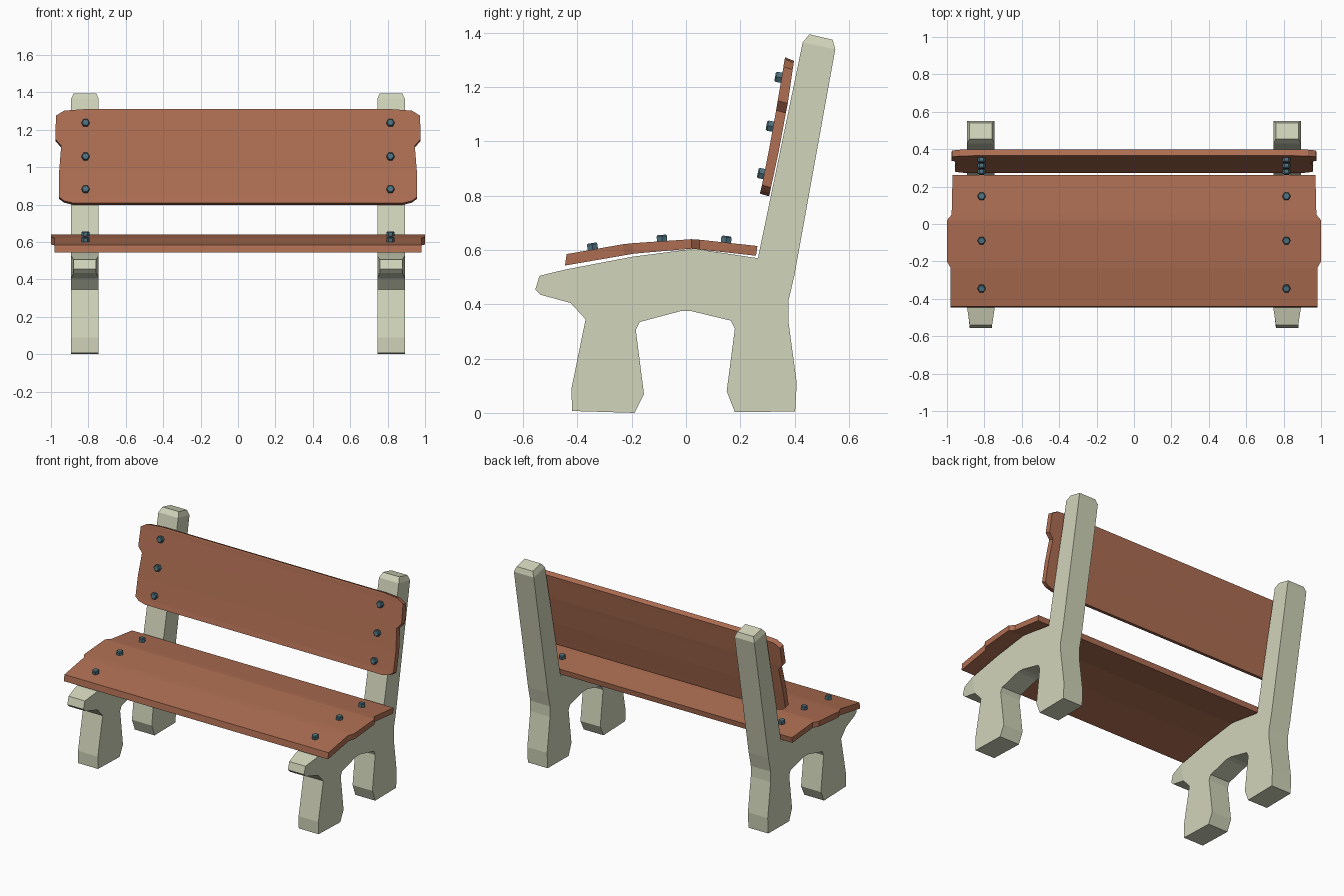
import bpy, bmesh, math
from mathutils import Vector, Matrix

if "Cube" in bpy.data.objects:
    bpy.data.objects.remove(bpy.data.objects["Cube"])


def material(name, rgb):
    m = bpy.data.materials.new(name)
    m.diffuse_color = (*rgb, 1)
    m.use_nodes = True
    m.node_tree.nodes["Principled BSDF"].inputs["Base Color"].default_value = m.diffuse_color
    return m


WOOD = material("reddish wood", (0.42, 0.155, 0.085))
STONE = material("pale concrete", (0.64, 0.66, 0.49))
STEEL = material("blue grey steel", (0.075, 0.165, 0.21))


def finish(bm, name, mat, mirror=False):
    bmesh.ops.recalc_face_normals(bm, faces=bm.faces)
    me = bpy.data.meshes.new(name)
    bm.to_mesh(me)
    bm.free()
    me.materials.append(mat)
    ob = bpy.data.objects.new(name, me)
    bpy.context.collection.objects.link(ob)
    if mirror:
        ob.modifiers.new("Mirror", 'MIRROR').use_mirror_merge = False
    return ob


# Concrete side frames: one (y, z) profile, narrowed at post top and front tip
PROFILE = [
    (-.42, .007), (-.19, 0), (-.155, .07), (-.185, .305), (-.17, .335),
    (-.02, .375), (.02, .375), (.165, .34), (.18, .31), (.15, .08),
    (.18, .003), (.402, .005), (.408, .11), (.377, .34), (.377, .41), (.40, .51),
    (.55, 1.34), (.54, 1.375), (.455, 1.395), (.43, 1.365),
    (.265, .57), (.03, .605), (-.20, .575), (-.45, .527),
    (-.54, .505), (-.555, .455), (-.535, .435),
    (-.425, .405), (-.37, .345), (-.422, .09)]
POST_TOP, FRONT_TIP = (16, 17, 18, 19), (23, 24, 25, 26, 27)


def side_frame():
    bm = bmesh.new()
    narrow = POST_TOP[1:-1] + FRONT_TIP[1:-1]
    n = len(PROFILE)
    sides = []
    for s in (-1, 1):
        vs = []
        for i, (y, z) in enumerate(PROFILE):
            half = .06 if i in narrow else .0735
            vs.append(bm.verts.new((.8185 + s * half, y, z)))
        for ids in (POST_TOP, FRONT_TIP, [i for i in range(n) if i not in narrow]):
            bm.faces.new([vs[i] for i in ids])
        sides.append(vs)
    a, b = sides
    for i in range(n):
        j = (i + 1) % n
        bm.faces.new((a[i], a[j], b[j], b[i]))
    finish(bm, "side_frames", STONE, True)


# Boards: rows of (half width, outer y, outer z, inner y, inner z)
def board(name, rows):
    bm = bmesh.new()
    rings = [[bm.verts.new(p) for p in ((-w, y, z), (w, y, z), (w, v, u), (-w, v, u))]
             for w, y, z, v, u in rows]
    for r, q in zip(rings, rings[1:]):
        for i in range(4):
            j = (i + 1) % 4
            bm.faces.new((r[i], r[j], q[j], q[i]))
    bm.faces.new(rings[0])
    bm.faces.new(rings[-1])
    finish(bm, name, WOOD)


# Hexagonal bolts standing on a board surface
def bolts(name, spots):
    bm = bmesh.new()
    for y, z, ny, nz in spots:
        d = Vector((0, ny, nz)).normalized()
        rot = Vector((0, 0, 1)).rotation_difference(d).to_matrix().to_4x4()
        spin = Matrix.Rotation(math.pi / 6, 4, 'Z')
        # start from a hexagon with one corner along +x
        lower = [Vector((.022 * math.cos(k * math.pi / 3), .022 * math.sin(k * math.pi / 3), -.015))
                 for k in range(6)]
        rings = []
        for h, s in ((-.015, 1), (.019, 1), (.024, .8)):
            rings.append([bm.verts.new(Vector((.815, y, z)) +
                          rot @ Vector((p.x * s, p.y * s, h))) for p in lower])
        for r, q in zip(rings, rings[1:]):
            for i in range(6):
                j = (i + 1) % 6
                bm.faces.new((r[i], r[j], q[j], q[i]))
        bm.faces.new(rings[0])
        bm.faces.new(rings[-1])
    finish(bm, name, STEEL, True)


side_frame()

board("seat", [
    (.98, -.44, .585, -.446, .543), (.98, -.235, .621, -.225, .581),
    (1.0, -.20, .625, -.19, .587), (1.0, .02, .64, .02, .605),
    (.975, .05, .638, .05, .602), (.97, .263, .615, .258, .579)])

board("backrest", [
    (.82, .366, 1.31, .398, 1.297), (.93, .363, 1.302, .397, 1.29),
    (.973, .359, 1.275, .393, 1.265), (.977, .338, 1.15, .375, 1.14),
    (.945, .332, 1.115, .368, 1.105), (.957, .306, .97, .341, .96),
    (.957, .280, .84, .313, .83), (.93, .275, .82, .309, .81),
    (.88, .272, .808, .306, .798)])

bolts("seat_bolts", [(-.343, .602, -.17, 1), (-.088, .632, -.07, 1), (.147, .628, .11, 1)])
bolts("backrest_bolts", [(.352, 1.235, -1, .17), (.320, 1.055, -1, .18), (.288, .88, -1, .19)])
